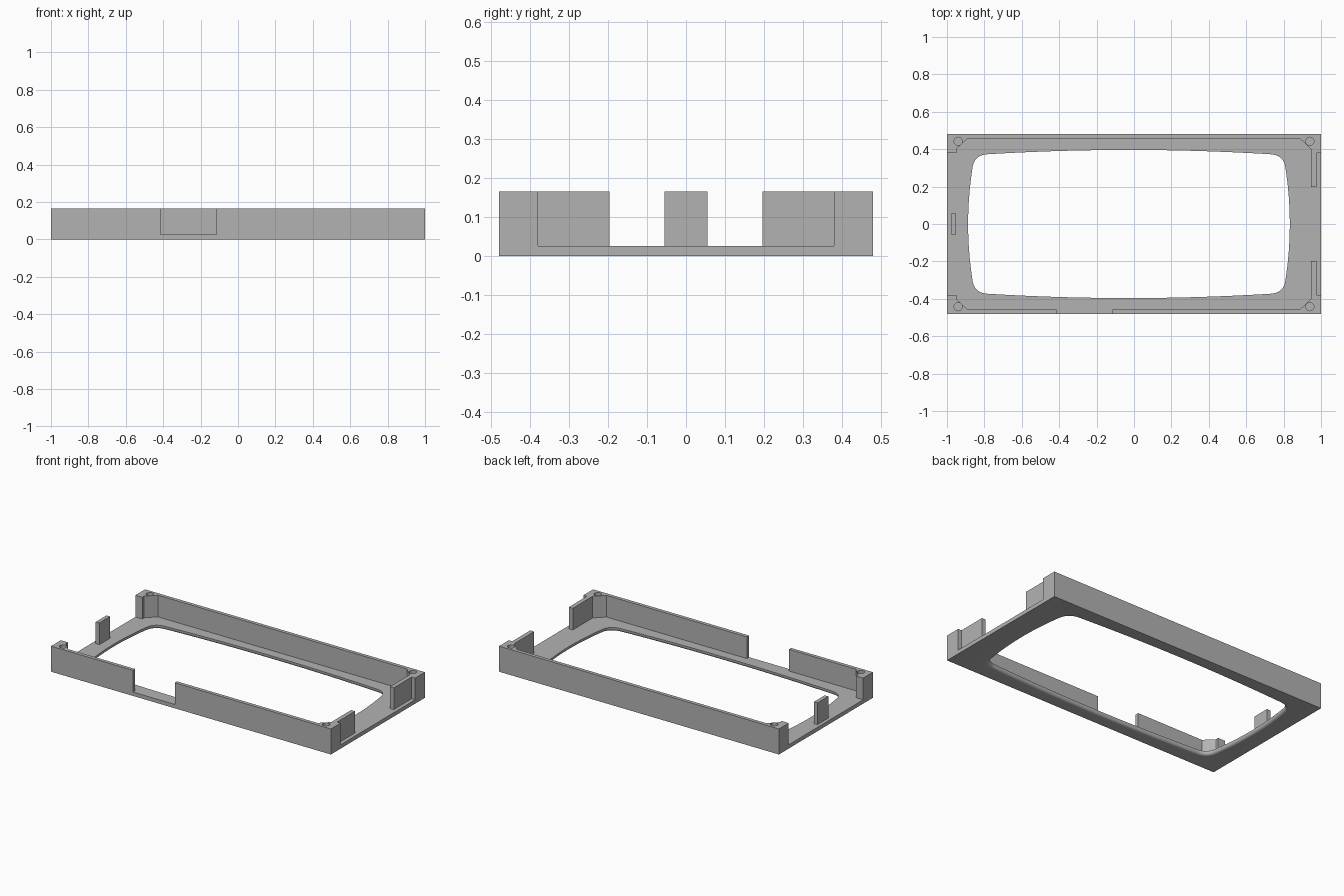
import bpy, bmesh, math
from mathutils import Vector

cube = bpy.data.objects.get("Cube")
if cube:
    bpy.data.objects.remove(cube, do_unlink=True)

W, D, H, FLOOR = 1.0, 0.48, 0.165, 0.025
OPEN_X = -0.027      # opening sits slightly off centre
FILLET = 0.018

grey = bpy.data.materials.new("plain grey")
grey.use_nodes = True
grey.diffuse_color = (0.45, 0.45, 0.45, 1)
grey.node_tree.nodes["Principled BSDF"].inputs["Base Color"].default_value = grey.diffuse_color


def add_ring(bm, points, z):
    return [bm.verts.new((x, y, z)) for x, y in points]


def bridge(bm, low, high, smooth=False):
    n = len(low)
    for i in range(n):
        j = (i + 1) % n
        bm.faces.new((low[i], low[j], high[j], high[i])).smooth = smooth


def cap(bm, rings):
    """Fill a flat outline, leaving its inner rings open."""
    edges = []
    for ring in rings:
        for a, b in zip(ring, ring[1:] + ring[:1]):
            edges.append(bm.edges.get((a, b)) or bm.edges.new((a, b)))
    bmesh.ops.triangle_fill(bm, use_beauty=True, use_dissolve=False, edges=edges)


def finish(bm, name):
    bmesh.ops.recalc_face_normals(bm, faces=bm.faces[:])
    mesh = bpy.data.meshes.new(name)
    bm.to_mesh(mesh)
    bm.free()
    mesh.materials.append(grey)
    obj = bpy.data.objects.new(name, mesh)
    bpy.context.collection.objects.link(obj)
    bpy.context.view_layer.objects.active = obj
    for other in bpy.context.selected_objects:
        other.select_set(False)
    obj.select_set(True)
    bpy.ops.object.shade_smooth_by_angle(angle=math.radians(30))
    return obj


def extrude(name, outline, holes=(), z0=FLOOR, z1=H):
    bm = bmesh.new()
    lows, highs = [], []
    for loop in [outline, *holes]:
        low, high = add_ring(bm, loop, z0), add_ring(bm, loop, z1)
        bridge(bm, low, high)
        lows.append(low)
        highs.append(high)
    cap(bm, lows)
    cap(bm, highs)
    return finish(bm, name)


def circle(cx, cy, r=0.022, n=24):
    return [(cx + r * math.cos(2 * math.pi * i / n), cy + r * math.sin(2 * math.pi * i / n))
            for i in range(n)]


def opening_outline():
    """Bowed rectangle with rounded corners, counter-clockwise."""
    quarter = []
    for i in range(8):                       # bowed side
        t = i / 8
        quarter.append((0.86 - 0.025 * t * t, 0.31 * t))
    a, b, c = Vector((0.835, 0.31)), Vector((0.822, 0.37)), Vector((0.755, 0.373))
    for i in range(11):                      # rounded corner
        t = i / 10
        quarter.append(tuple(a * (1 - t) ** 2 + b * 2 * t * (1 - t) + c * t * t))
    for i in range(1, 13):                   # bowed long edge
        x = 0.755 * (1 - i / 12)
        quarter.append((x, 0.396 - 0.023 * (x / 0.755) ** 2))
    half = quarter + [(-x, y) for x, y in quarter[-2::-1]]
    full = half + [(x, -y) for x, y in half[-2:0:-1]]
    return [(x + OPEN_X, y) for x, y in full]


def offset(points, d):
    result = []
    for i, p in enumerate(points):
        ahead, behind = points[(i + 1) % len(points)], points[i - 1]
        t = (Vector(ahead) - Vector(behind)).normalized()
        result.append((p[0] + t.y * d, p[1] - t.x * d))
    return result


# Floor plate with an opening rounded along its lower edge
bm = bmesh.new()
rect = [(-W, -D), (W, -D), (W, D), (-W, D)]
low, high = add_ring(bm, rect, 0), add_ring(bm, rect, FLOOR)
bridge(bm, low, high)
base = opening_outline()
rings = []
for i in range(7):
    a = math.pi / 2 * i / 6
    rings.append(add_ring(bm, offset(base, FILLET * (1 - math.sin(a))),
                          FILLET * (1 - math.cos(a))))
rings.append(add_ring(bm, base, FLOOR))
for lower, upper in zip(rings, rings[1:]):
    bridge(bm, lower, upper, True)
cap(bm, [low, rings[0]])
cap(bm, [high, rings[-1]])
finish(bm, "floor_plate")

# Corner outlines for the rear; the front mirrors them
WALL = 0.457
left_corner = [(-0.893, WALL), (-0.95, 0.4), (-0.95, 0.38), (-W, 0.38), (-W, D)]
right_corner = [(W, D), (W, 0.38), (0.975, 0.38), (0.975, 0.197),
                (0.947, 0.197), (0.947, 0.4), (0.887, WALL)]
SCREW_X, SCREW_Y = 0.94, 0.442


def mirrored(points):
    return [(x, -y) for x, y in points]


# Rear wall with both corner posts and the right clip
extrude("rear_wall", left_corner + right_corner,
        [circle(-SCREW_X, SCREW_Y), circle(SCREW_X, SCREW_Y)])

# Front wall, split by the notch
extrude("front_wall_right", mirrored(left_corner + [(-0.415, D), (-0.415, WALL)]),
        [circle(-SCREW_X, -SCREW_Y)])
extrude("front_wall_left", mirrored([(-0.115, WALL), (-0.115, D)] + right_corner),
        [circle(SCREW_X, -SCREW_Y)])

# Small upright tab on the open end
extrude("end_tab", [(-0.978, -0.055), (-0.952, -0.055), (-0.952, 0.055), (-0.978, 0.055)])
